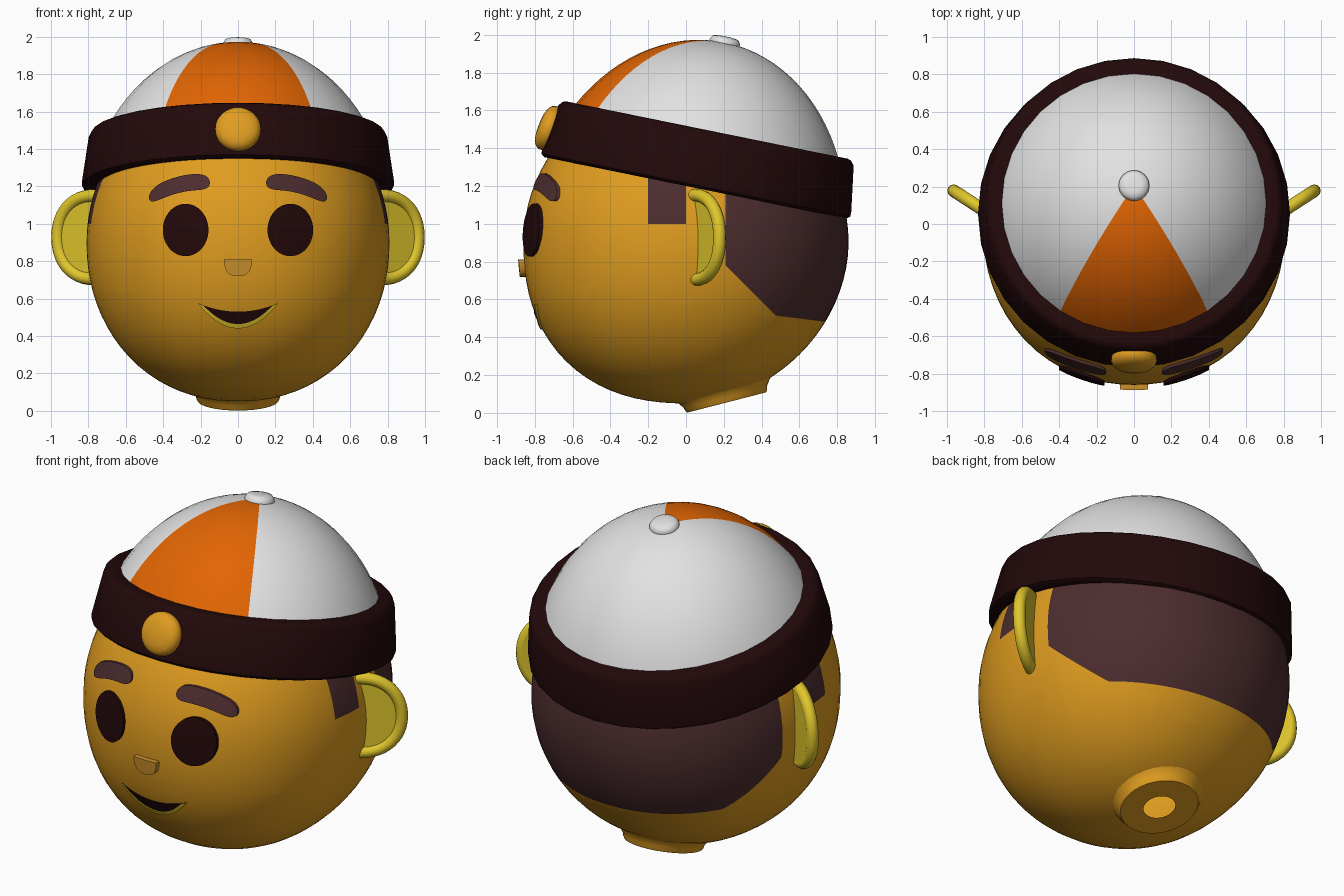
import bpy
import bmesh
from math import sin, cos, pi, radians, sqrt, atan2, copysign, hypot
from mathutils import Matrix, Vector

cube = bpy.data.objects.get("Cube")
if cube:
    bpy.data.objects.remove(cube, do_unlink=True)


def material(name, rgb):
    mat = bpy.data.materials.new(name)
    mat.use_nodes = True
    mat.diffuse_color = (*rgb, 1)
    bsdf = mat.node_tree.nodes["Principled BSDF"]
    bsdf.inputs["Base Color"].default_value = (*rgb, 1)
    bsdf.inputs["Roughness"].default_value = 0.7
    return mat


GOLD = material("gold skin", (0.74, 0.335, 0.014))
TAN = material("nose tan", (0.6, 0.28, 0.025))
YELLOW = material("yellow", (0.75, 0.57, 0.025))
HAIR = material("hair brown", (0.074, 0.026, 0.028))
DARK = material("dark brown", (0.016, 0.0025, 0.003))
ORANGE = material("cap orange", (0.76, 0.13, 0.001))
WHITE = material("cap white", (0.76, 0.76, 0.76))

# Head size, its slightly squared plan and the tilted frame shared by the cap parts
CENTRE = Vector((0, 0, 0.9))
RX, RY, RZ = 0.81, 0.86, 0.85
PLAN = 2.12
CAP = Matrix.Translation((0, 0, 0.95)) @ Matrix.Rotation(radians(-11.5), 4, 'X')


def fullness(z, facing):
    """Roundness exponent: the jaw is fuller at the front than at the nape."""
    return 2 if z > 0 else 2.1 - 0.18 * facing


def finish(name, bm, mats, angle=40):
    """Turn a bmesh into a smooth-shaded object with sharp creases."""
    bmesh.ops.remove_doubles(bm, verts=bm.verts, dist=0.0005)
    bmesh.ops.recalc_face_normals(bm, faces=bm.faces)
    mesh = bpy.data.meshes.new(name)
    bm.to_mesh(mesh)
    bm.free()
    for mat in mats:
        mesh.materials.append(mat)
    mesh.shade_smooth()
    mesh.set_sharp_from_angle(angle=radians(angle))
    obj = bpy.data.objects.new(name, mesh)
    bpy.context.collection.objects.link(obj)
    return obj


def lathe(name, profile, matrix, mats, closed=False, segments=32, rule=None, angle=40):
    """Revolve (radius, height) points about local z."""
    bm = bmesh.new()
    rings = [[bm.verts.new((r * cos(2 * pi * k / segments), r * sin(2 * pi * k / segments), h))
              for k in range(segments)] for r, h in profile]
    pairs = list(zip(rings, rings[1:]))
    if closed:
        pairs.append((rings[-1], rings[0]))
    for a, b in pairs:
        for k in range(segments):
            n = (k + 1) % segments
            face = bm.faces.new((a[k], a[n], b[n], b[k]))
            if rule:
                face.material_index = rule(face.calc_center_median())
    bmesh.ops.transform(bm, matrix=matrix, verts=bm.verts)
    return finish(name, bm, mats, angle)


def face_plate(name, x0, half, lower, upper, raised, mat, steps=24):
    """Plate that hugs the front of the head, between two curves of s in -1..1."""
    bm = bmesh.new()

    def vert(x, z, lift):
        t = (z - CENTRE.z) / RZ
        p = fullness(t, -1)
        rho = (1 - abs(t) ** p) ** (1 / p)
        y = (rho ** PLAN - abs(x / RX) ** PLAN) ** (1 / PLAN)
        return bm.verts.new((x, -RY * y - lift, z))

    columns = []
    for i in range(steps + 1):
        s = -cos(pi * i / steps)
        x, lo, hi = x0 + half * s, lower(s), upper(s)
        mid = (lo + hi) / 2
        columns.append([vert(x, lo, -0.03), vert(x, lo, raised), vert(x, mid, raised),
                        vert(x, hi, raised), vert(x, hi, -0.03)])
    for a, b in zip(columns, columns[1:]):
        for j in range(4):
            bm.faces.new((a[j], b[j], b[j + 1], a[j + 1]))
    for end in (columns[0], columns[-1]):
        bm.faces.new(end)
    bmesh.ops.dissolve_degenerate(bm, dist=0.0005, edges=bm.edges)
    return finish(name, bm, [mat])


# Head, with the hair outline cut into the surface
bm = bmesh.new()
bmesh.ops.create_uvsphere(bm, u_segments=64, v_segments=40, radius=1)
for v in bm.verts:
    x, y, z = v.co
    rho = hypot(x, y)
    if rho > 0.0001:
        p = fullness(z, y / rho)
        grow = 1 / (rho ** p + abs(z) ** p) ** (1 / p)
        square = rho / (abs(x) ** PLAN + abs(y) ** PLAN) ** (1 / PLAN)
        v.co = (x * grow * square, y * grow * square, z * grow)
bmesh.ops.transform(bm, matrix=Matrix.Translation(CENTRE) @ Matrix.Diagonal((RX, RY, RZ, 1)),
                    verts=bm.verts)
hair_cuts = [((0, 0.21, 0), (0, 1, 0)), ((0, 0, 0), (0, 1, 0)), ((0, -0.2, 0), (0, 1, 0)),
             ((0, 0, 1), (0, 0, 1)), ((0, 0.21, 0.78), (0, 1, 1)),
             ((0, 0.47, 0.515), (0, 0.125, 1))]
for co, normal in hair_cuts:
    bmesh.ops.bisect_plane(bm, geom=bm.verts[:] + bm.edges[:] + bm.faces[:],
                           plane_co=co, plane_no=normal, dist=0.0001)
neck_opening = []
for f in bm.faces:
    c = f.calc_center_median()
    under_band = (CAP.inverted() @ c).z > 0.42
    nape = c.y > 0.21 and c.y + c.z > 0.99 and c.z > 0.515 - 0.125 * (c.y - 0.47)
    sideburn = -0.2 < c.y < 0 and c.z > 1
    f.material_index = int((nape or sideburn) and not under_band)
    if c.z < 0.3 and Vector((c.x, c.y - 0.215)).length < 0.16:
        neck_opening.append(f)
bmesh.ops.delete(bm, geom=neck_opening, context='FACES')
finish("head", bm, [GOLD, HAIR])

# Neck flaring into the head, with an open socket underneath
neck_frame = Matrix.Translation((0, 0.215, 0.055)) @ Matrix.Rotation(radians(14.4), 4, 'X')
lathe("neck", [(0.088, 0), (0.215, 0), (0.222, 0.01), (0.228, 0.03), (0.25, 0.062),
               (0.29, 0.095), (0.34, 0.125)], neck_frame, [GOLD])

# Cap dome with an orange front panel
dome = [(0.84 * cos(a), 1.03 * sin(a))
        for a in [radians(28 + 62 * i / 16) for i in range(17)]]
lathe("cap_dome", dome, CAP, [WHITE, ORANGE],
      rule=lambda c: int(abs(atan2(c.x, -c.y)) < radians(33.7)))

# Cap band, button and front badge
lathe("cap_band", [(0.72, 0.245), (0.815, 0.245), (0.834, 0.26), (0.834, 0.285), (0.798, 0.525),
                   (0.78, 0.55), (0.76, 0.557), (0.69, 0.555)], CAP, [DARK], closed=True)
lathe("cap_button", [(0, 1.0), (0.07, 1.0), (0.082, 1.015), (0.082, 1.035), (0.068, 1.055),
                     (0.04, 1.061), (0, 1.062)], CAP, [WHITE], angle=60)
badge_frame = CAP @ Matrix.Translation((0, -0.82, 0.4)) @ Matrix.Rotation(radians(80), 4, 'X')
lathe("cap_badge", [(0, -0.03), (0.11, -0.03), (0.122, -0.01), (0.122, 0.01), (0.115, 0.027),
                    (0.097, 0.043), (0.065, 0.053), (0.03, 0.057), (0, 0.058)],
      badge_frame, [GOLD], angle=60)


# Ears: a rounded rim around a plate that is recessed only at the front
def ear(name, side):
    frame = Matrix(((side * 0.84, side * 0.545, 0, side * 0.775), (0.545, -0.84, 0, 0.055),
                    (0, 0, 1, 0.928), (0, 0, 0, 1)))
    path = [Vector((-0.03, 0, -0.222))]
    for i in range(25):
        a = -pi / 2 + pi * i / 24
        path.append(Vector((0.225 * max(cos(a), 0) ** 0.93, 0,
                            0.222 * copysign(abs(sin(a)) ** 0.93, sin(a)))))
    path.append(Vector((-0.03, 0, 0.222)))
    bm = bmesh.new()
    rings = []
    for i, p in enumerate(path):
        tangent = (path[min(i + 1, len(path) - 1)] - path[max(i - 1, 0)]).normalized()
        across = tangent.cross(Vector((0, 1, 0)))
        rings.append([bm.verts.new(p + 0.034 * (cos(t) * across + sin(t) * Vector((0, 1, 0))))
                      for t in [2 * pi * k / 12 for k in range(12)]])
    for a, b in zip(rings, rings[1:]):
        for k in range(12):
            n = (k + 1) % 12
            bm.faces.new((a[k], a[n], b[n], b[k]))
    bm.faces.new(rings[0])
    bm.faces.new(rings[-1])
    sheets = [[bm.verts.new(p + Vector((0, y, 0))) for p in path] for y in (-0.032, 0.01)]
    for sheet in sheets:
        bm.faces.new(sheet)
    for i in range(len(path)):
        n = (i + 1) % len(path)
        bm.faces.new((sheets[0][i], sheets[0][n], sheets[1][n], sheets[1][i]))
    bmesh.ops.transform(bm, matrix=frame, verts=bm.verts)
    finish(name, bm, [YELLOW])


# Paired features
def round_end(s, power):
    return sqrt(max(0, 1 - abs(s) ** power))


for label, side in (("left", 1), ("right", -1)):
    ear(label + "_ear", side)
    face_plate(label + "_eye", side * 0.28, 0.122, lambda s: 0.967 - 0.14 * round_end(s, 2),
               lambda s: 0.967 + 0.14 * round_end(s, 2), 0.018, DARK)

    def brow_line(s, side=side):
        return 1.21 - 0.04 * s * side - 0.03 * s * s

    face_plate(label + "_eyebrow", side * 0.313, 0.163,
               lambda s: brow_line(s) - 0.044 * round_end(s, 6),
               lambda s: brow_line(s) + 0.044 * round_end(s, 6), 0.015, HAIR)

# Nose and mouth
face_plate("nose", 0, 0.075, lambda s: 0.808 - 0.02 * round_end(s, 8) - 0.068 * round_end(s, 2.5),
           lambda s: 0.81, 0.03, TAN)


def smile_low(s):
    return 0.44 + 0.135 * s * s


def smile_top(s):
    return 0.53 + 0.045 * s * s


face_plate("mouth", 0, 0.212, smile_low, smile_top, 0.004, DARK)
face_plate("lower_lip", 0, 0.215, smile_low,
           lambda s: min(smile_top(s), smile_low(s) + 0.024), 0.009, YELLOW)
